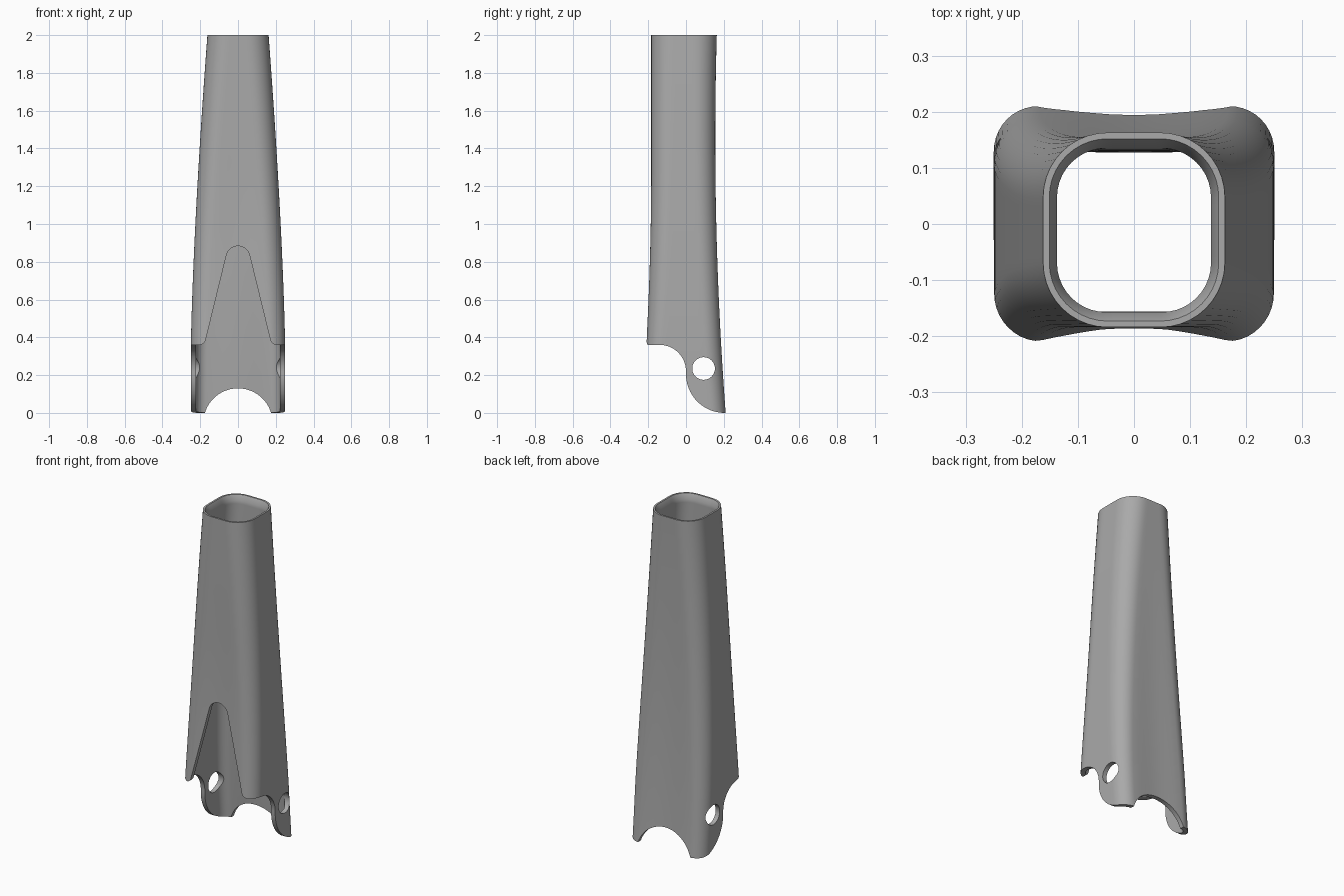
import bpy, bmesh, math
from mathutils import Vector

if "Cube" in bpy.data.objects:
    bpy.data.objects.remove(bpy.data.objects["Cube"], do_unlink=True)

gray = bpy.data.materials.new("plain gray")
gray.use_nodes = True
color = (0.4, 0.4, 0.4, 1)
gray.diffuse_color = color
gray.node_tree.nodes["Principled BSDF"].inputs["Base Color"].default_value = color

WALL = 0.027
CORNER_STEPS, SIDE_STEPS, LEVELS = 10, 8, 40


def section(z, inset):
    """Rounded rectangle at height z, with slightly hollow front and back."""
    a = 0.25 - 0.088 * (max(0, z - 0.3) / 1.7) ** 1.45 - inset
    back = 0.155 + 0.055 * ((1.45 - z) / 1.45) ** 2 - inset
    front = -0.184 - 0.026 * (max(0, 1.3 - z) / 0.94) ** 2 + inset
    r = 0.08 + 0.0175 * z - inset
    hollow = 0.007 * max(0, 1 - z / 1.6)
    corners = [(a - r, back - r, 0), (r - a, back - r, 1),
               (r - a, front + r, 2), (a - r, front + r, 3)]
    pts = []
    for i, (cx, cy, q) in enumerate(corners):
        for k in range(CORNER_STEPS + 1):
            t = (q + k / CORNER_STEPS) * math.pi / 2
            pts.append(Vector((cx + r * math.cos(t), cy + r * math.sin(t), z)))
        nx, ny, nq = corners[(i + 1) % 4]
        t = nq * math.pi / 2
        end = Vector((nx + r * math.cos(t), ny + r * math.sin(t), z))
        start = pts[-1].copy()
        for k in range(1, SIDE_STEPS):
            f = k / SIDE_STEPS
            p = start.lerp(end, f)
            if i in (0, 2):
                p.y -= math.copysign(hollow * math.sin(math.pi * f) ** 2, p.y)
            pts.append(p)
    return pts


def finish(name, bm):
    bmesh.ops.recalc_face_normals(bm, faces=bm.faces)
    mesh = bpy.data.meshes.new(name)
    bm.to_mesh(mesh)
    bm.free()
    obj = bpy.data.objects.new(name, mesh)
    bpy.context.collection.objects.link(obj)
    mesh.materials.append(gray)
    return obj


def make_tube():
    """Outer skin up, over the beveled rim, and back down the inner skin."""
    heights = [2 * i / LEVELS for i in range(LEVELS + 1)]
    stack = [(z, 0) for z in heights] + [(2, 0.011), (1.97, WALL)]
    stack += [(z, WALL) for z in reversed(heights[:-1])]
    bm = bmesh.new()
    rings = [[bm.verts.new(p) for p in section(z, s)] for z, s in stack]
    n = len(rings[0])
    for lo, hi in zip(rings, rings[1:] + rings[:1]):
        for j in range(n):
            k = (j + 1) % n
            bm.faces.new((lo[j], lo[k], hi[k], hi[j]))
    return finish("tapered_tube", bm)


def arc(cx, cz, r, start, end, steps=20):
    return [(cx + r * math.cos(math.radians(start + (end - start) * i / steps)),
             cz + r * math.sin(math.radians(start + (end - start) * i / steps)))
            for i in range(steps + 1)]


def prism(name, outline, axis, lo, hi):
    """Extrude a flat outline along x or y."""
    bm = bmesh.new()
    place = (lambda p, d: (d, p[0], p[1])) if axis == "x" else (lambda p, d: (p[0], d, p[1]))
    ends = [[bm.verts.new(place(p, d)) for p in outline] for d in (lo, hi)]
    bm.faces.new(ends[0])
    bm.faces.new(ends[1][::-1])
    for j in range(len(outline)):
        k = (j + 1) % len(outline)
        bm.faces.new((ends[0][j], ends[1][j], ends[1][k], ends[0][k]))
    return finish(name, bm)


tube = make_tube()

# Stepped front lower edge, with an S-curve running down to the back
step = [(-0.5, -0.2), (-0.5, 0.36)] + arc(-0.14, 0.22, 0.14, 90, 0)
step += arc(0.205, 0.205, 0.205, 180, 270) + [(0.205, -0.2)]

# Tapered notch with round top and flared foot in the front wall
half = arc(0, 0.82, 0.063, 90, 14, 12) + arc(0.205, 0.395, 0.035, 194, 270, 8)
notch = half + [(0.205, 0.2), (-0.205, 0.2)] + [(-x, z) for x, z in half[:0:-1]]

cutters = [
    prism("front_step_cutter", step, "x", -0.5, 0.5),
    prism("front_notch_cutter", notch, "y", -0.5, -0.02),
    prism("back_arch_cutter", arc(0, -0.053, 0.183, 0, 360, 64)[:-1], "y", 0.02, 0.5),
    prism("pin_hole_cutter", arc(0.093, 0.235, 0.06, 0, 360, 40)[:-1], "x", -0.5, 0.5),
]

bpy.ops.object.select_all(action="DESELECT")
bpy.context.view_layer.objects.active = tube
tube.select_set(True)
for cutter in cutters:
    mod = tube.modifiers.new(cutter.name, "BOOLEAN")
    mod.operation = "DIFFERENCE"
    mod.solver = "EXACT"
    mod.object = cutter
    bpy.ops.object.modifier_apply(modifier=mod.name)
    bpy.data.objects.remove(cutter, do_unlink=True)

bpy.ops.object.shade_smooth_by_angle(angle=math.radians(30))
